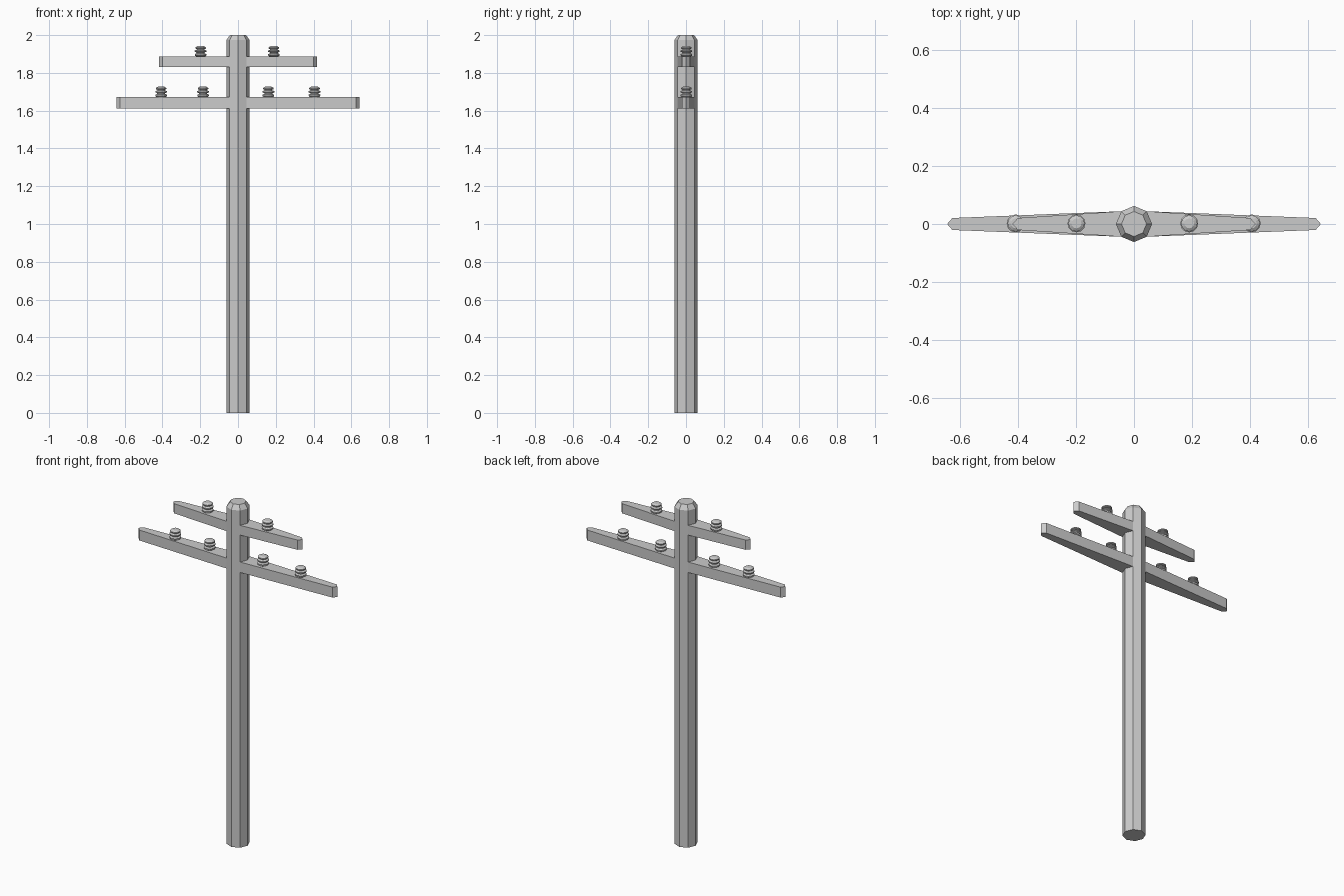
import bpy, bmesh, math

if "Cube" in bpy.data.objects:
    bpy.data.objects.remove(bpy.data.objects["Cube"])

R = 0.062                       # pole radius
LEVELS = [(0, R), (1.611, R), (1.672, R), (1.83, R), (1.887, R), (1.973, R), (2.0, 0.043)]


def finish(bm, name):
    bmesh.ops.recalc_face_normals(bm, faces=bm.faces)
    me = bpy.data.meshes.new(name)
    bm.to_mesh(me)
    bm.free()
    ob = bpy.data.objects.new(name, me)
    bpy.context.collection.objects.link(ob)
    return ob


def lathe(bm, profile, sides):
    """Stack rings of (z, radius), capped at both ends; returns side faces per band."""
    rings = [[bm.verts.new((r * math.cos(2 * math.pi * i / sides),
                            r * math.sin(2 * math.pi * i / sides), z))
              for i in range(sides)] for z, r in profile]
    bands = [[bm.faces.new((a[i], a[(i + 1) % sides], b[(i + 1) % sides], b[i]))
              for i in range(sides)] for a, b in zip(rings, rings[1:])]
    bm.faces.new(rings[0][::-1])
    bm.faces.new(rings[-1])
    return bands


# Octagonal pole with tapered crossarms pulled out of its side faces
bm = bmesh.new()
bands = lathe(bm, LEVELS, 8)
for band, length in ((1, 0.581), (3, 0.356)):
    for side, picks in ((1, (7, 0)), (-1, (3, 4))):
        faces = [bands[band][i] for i in picks]
        out = bmesh.ops.extrude_face_region(bm, geom=faces)["geom"]
        for v in out:
            if isinstance(v, bmesh.types.BMVert):
                v.co.x += side * length
                v.co.y *= 0.47
        for f in faces:
            if f.is_valid:
                bm.faces.remove(f)
finish(bm, "pole_with_crossarms")

# Ribbed insulators standing on the crossarms
RIBS = [(-0.002, 0.021), (0.004, 0.03), (0.012, 0.031), (0.017, 0.021),
        (0.021, 0.021), (0.025, 0.031), (0.031, 0.031), (0.036, 0.02),
        (0.039, 0.02), (0.042, 0.028), (0.048, 0.028), (0.055, 0.017)]
for z, xs in ((1.672, (-0.407, -0.185, 0.161, 0.405)), (1.887, (-0.198, 0.19))):
    for x in xs:
        bm = bmesh.new()
        lathe(bm, RIBS, 12)
        finish(bm, "insulator").location = (x, 0.002, z)
